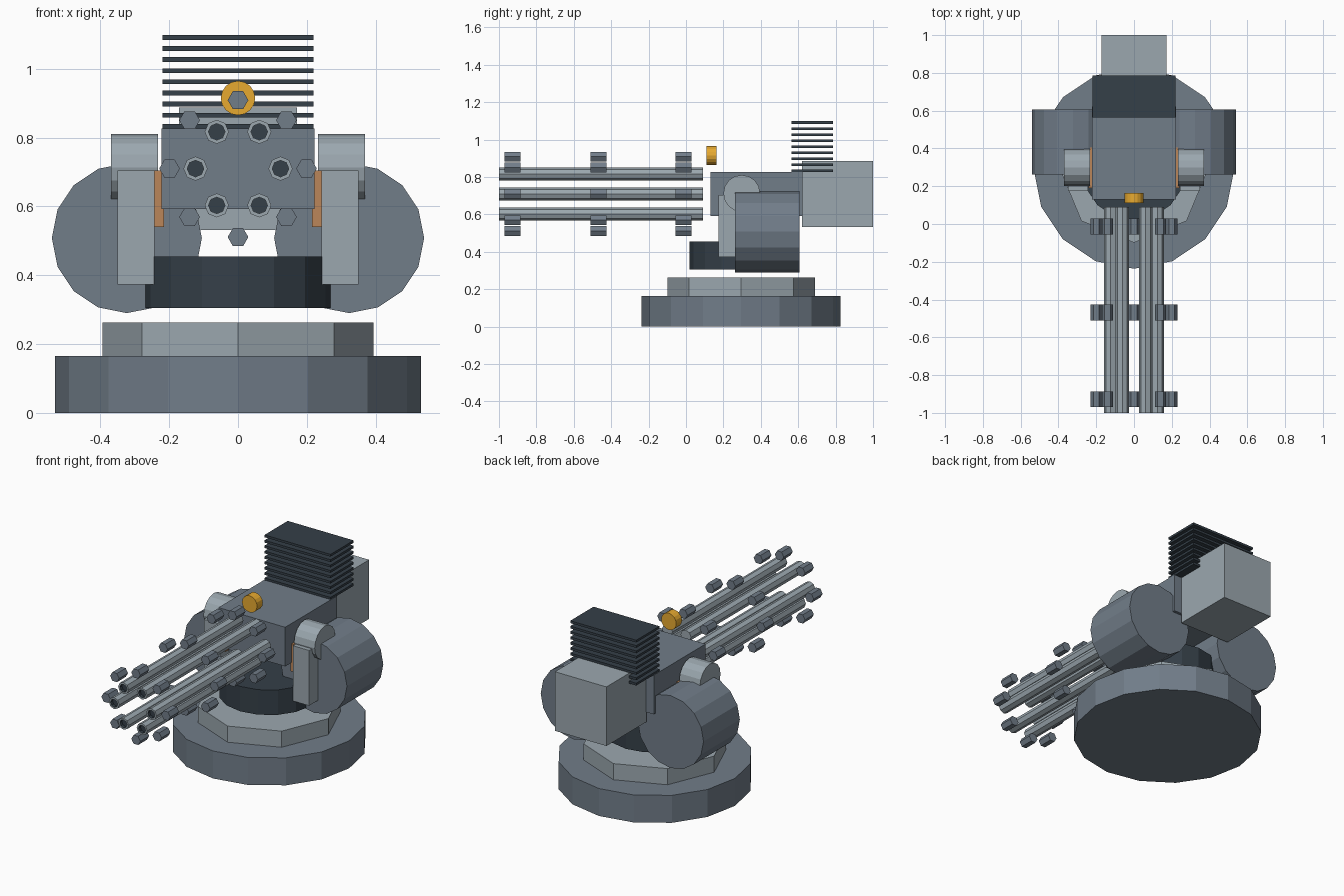
import bpy, bmesh
from math import pi, sin, cos, radians
from mathutils import Matrix, Vector

if "Cube" in bpy.data.objects:
    bpy.data.objects.remove(bpy.data.objects["Cube"])


def mat(name, r, g, b):
    m = bpy.data.materials.new(name)
    m.diffuse_color = (r, g, b, 1)
    m.use_nodes = True
    m.node_tree.nodes["Principled BSDF"].inputs["Base Color"].default_value = m.diffuse_color
    return m


STEEL = mat("steel", 0.165, 0.205, 0.25)
LIGHT = mat("light_steel", 0.33, 0.39, 0.43)
DARK = mat("dark_metal", 0.035, 0.05, 0.065)
COPPER = mat("copper", 0.50, 0.24, 0.10)
AMBER = mat("amber", 0.80, 0.40, 0.03)

TURN = {"x": Matrix.Rotation(pi / 2, 4, "Y"),
        "y": Matrix.Rotation(pi / 2, 4, "X"),
        "z": Matrix.Identity(4)}


def finish(name, bm, *mats):
    me = bpy.data.meshes.new(name)
    bm.to_mesh(me)
    bm.free()
    for m in mats:
        me.materials.append(m)
    ob = bpy.data.objects.new(name, me)
    bpy.context.collection.objects.link(ob)
    return ob


def add_cyl(bm, axis, center, r, length, sides, spin=0.0):
    m = Matrix.Translation(center) @ TURN[axis] @ Matrix.Rotation(spin, 4, "Z")
    return bmesh.ops.create_cone(bm, cap_ends=True, segments=sides, radius1=r,
                                 radius2=r, depth=length, matrix=m)["verts"]


def cyl(name, axis, center, r, length, sides, m):
    bm = bmesh.new()
    add_cyl(bm, axis, center, r, length, sides)
    return finish(name, bm, m)


def box(name, lo, hi, m):
    lo, hi = Vector(lo), Vector(hi)
    bm = bmesh.new()
    bmesh.ops.create_cube(bm, size=1, matrix=Matrix.Translation((lo + hi) / 2)
                          @ Matrix.Diagonal((*(hi - lo), 1)))
    return finish(name, bm, m)


CY = 0.295   # turntable centre
GZ = 0.71    # gun axis height

# Stacked base
cyl("base", "z", (0, CY, 0.0825), 0.532, 0.165, 16, STEEL)
cyl("base_ring", "z", (0, CY, 0.2135), 0.394, 0.097, 8, LIGHT)
cyl("turntable", "z", (0, CY, 0.38), 0.275, 0.15, 16, DARK)

# Side drums, support arms, trunnions and copper bearing pads
for s, side in ((-1, "left"), (1, "right")):
    cyl(side + "_drum", "y", (s * 0.323, 0.434, 0.508), 0.218, 0.345, 16, STEEL)
    cyl(side + "_trunnion", "x", (s * 0.301, 0.298, 0.713), 0.098, 0.137, 16, LIGHT)
    xs = sorted((s * 0.243, s * 0.35))
    box(side + "_arm", (xs[0], 0.175, 0.373), (xs[1], 0.42, 0.705), LIGHT)
    xs = sorted((s * 0.215, s * 0.242))
    box(side + "_bearing_pad", (xs[0], 0.19, 0.54), (xs[1], 0.405, 0.705), COPPER)

# Gun body, rear housing and cooling fins
box("gun_body", (-0.222, 0.131, 0.592), (0.222, 0.623, 0.827), STEEL)
box("rear_housing", (-0.171, 0.62, 0.532), (0.171, 1.0, 0.887), LIGHT)
for i in range(9):
    z = 0.833 + i * 0.0323
    box(f"cooling_fin_{i + 1}", (-0.219, 0.565, z - 0.007), (0.219, 0.785, z + 0.007), DARK)

# Six barrels with recessed dark bores
for i in range(6):
    a = i * pi / 3
    bm = bmesh.new()
    add_cyl(bm, "y", (0.1235 * cos(a), -0.455, GZ + 0.1235 * sin(a)), 0.035, 1.09, 8)
    bm.normal_update()
    muzzle = min(bm.faces, key=lambda f: f.calc_center_median().y)
    bmesh.ops.inset_region(bm, faces=[muzzle], thickness=0.011)
    muzzle.material_index = 1
    hole = bmesh.ops.extrude_discrete_faces(bm, faces=[muzzle])["faces"]
    bmesh.ops.translate(bm, verts=hole[0].verts, vec=(0, 0.02, 0))
    for e in hole[0].edges:
        for f in e.link_faces:
            f.material_index = 1
    finish(f"barrel_{i + 1}", bm, LIGHT, DARK)

# Three rings of eight hexagonal studs around the barrels
for k, y in enumerate((-0.928, -0.468, -0.013)):
    bm = bmesh.new()
    for i in range(8):
        a = i * pi / 4
        add_cyl(bm, "y", (0.199 * cos(a), y, GZ + 0.199 * sin(a)), 0.03, 0.084, 6, radians(30))
    finish(f"barrel_clamp_{k + 1}", bm, STEEL)

# Amber sight disc
cyl("sight_lens", "y", (0, 0.137, 0.915), 0.05, 0.054, 16, AMBER)
